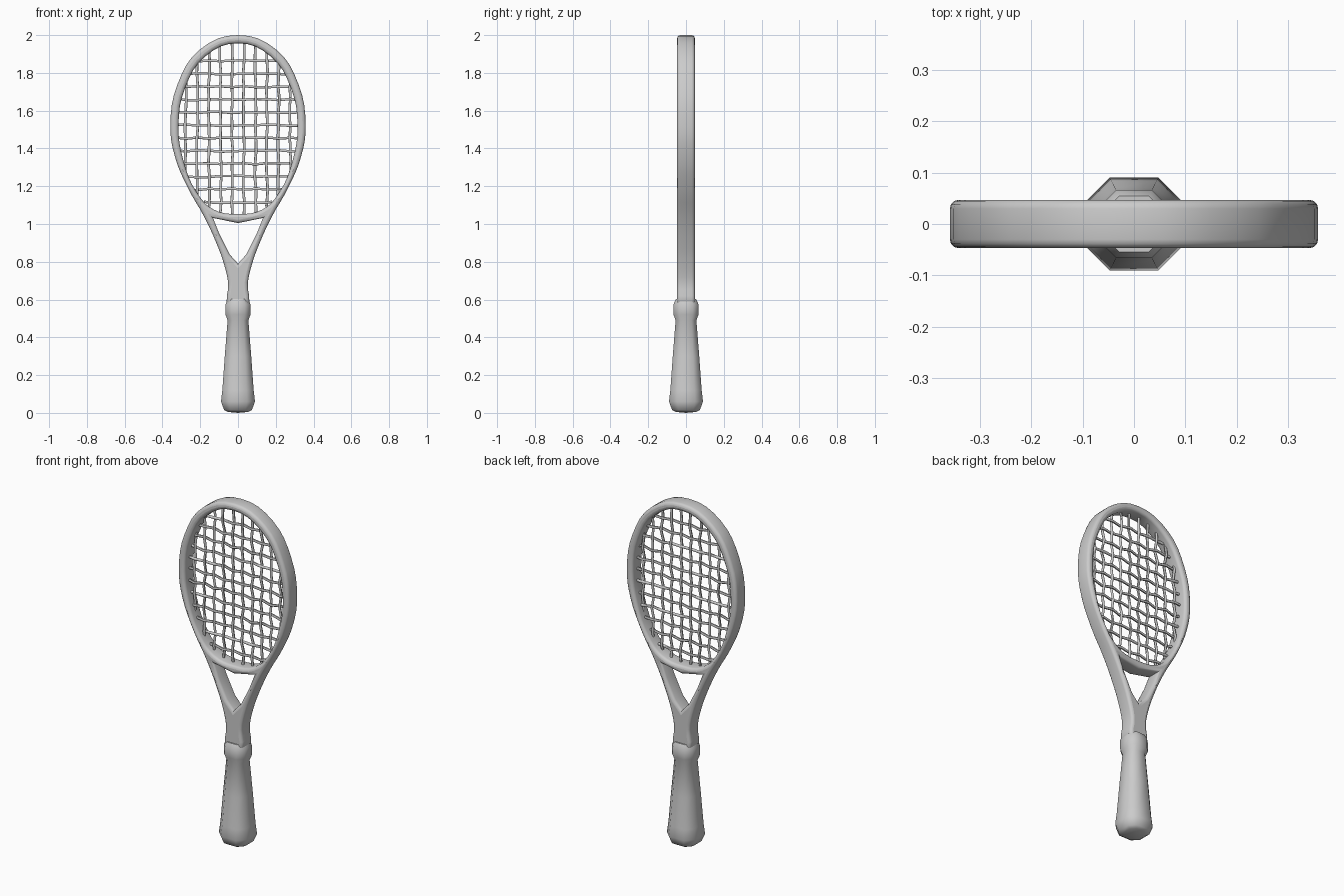
import bpy, bmesh, math, random

random.seed(4)
if "Cube" in bpy.data.objects:
    bpy.data.objects.remove(bpy.data.objects["Cube"])

grey = bpy.data.materials.new("light_grey")
grey.use_nodes = True
grey.diffuse_color = (0.6, 0.6, 0.6, 1)
grey.node_tree.nodes["Principled BSDF"].inputs["Base Color"].default_value = (0.6, 0.6, 0.6, 1)


def add_object(name, data):
    data.materials.append(grey)
    obj = bpy.data.objects.new(name, data)
    bpy.context.collection.objects.link(obj)
    return obj


def finish(obj, angle):
    """Turn curves into mesh and smooth the soft edges."""
    bpy.ops.object.select_all(action='DESELECT')
    obj.select_set(True)
    bpy.context.view_layer.objects.active = obj
    if obj.type == 'CURVE':
        bpy.ops.object.convert(target='MESH')
    bpy.ops.object.shade_smooth_by_angle(angle=math.radians(angle))


def mirrored_loop(half):
    """Close a right-hand outline (top to bottom) with its mirror image."""
    return half + [(-x, z) for x, z in reversed(half) if x > 0]


def add_spline(curve, points, smooth=True):
    spline = curve.splines.new('BEZIER')
    spline.bezier_points.add(len(points) - 1)
    spline.use_cyclic_u = True
    for bp, (x, z) in zip(spline.bezier_points, points):
        bp.co = (x, z, 0)
        bp.handle_left_type = bp.handle_right_type = 'AUTO' if smooth else 'VECTOR'


# Frame: head, throat arms and neck in one rounded plate with two openings
outer = [(0, 2.0), (0.2, 1.925), (0.32, 1.74), (0.358, 1.52), (0.335, 1.36),
         (0.265, 1.19), (0.18, 1.04), (0.115, 0.9), (0.075, 0.79),
         (0.052, 0.69), (0.044, 0.56)]
head_hole = [(0, 1.957), (0.17, 1.89), (0.28, 1.72), (0.315, 1.52),
             (0.29, 1.34), (0.22, 1.17), (0.13, 1.077), (0, 1.053)]
throat_hole = [(0, 1.005), (0.132, 1.032), (0.1, 0.95), (0.045, 0.84), (0, 0.79)]
curve = bpy.data.curves.new("frame", 'CURVE')
curve.dimensions = '2D'
curve.fill_mode = 'BOTH'
curve.resolution_u = 4
curve.bevel_depth = 0.017
curve.bevel_resolution = 2
curve.offset = -0.017
curve.extrude = 0.03
add_spline(curve, mirrored_loop(outer))
add_spline(curve, mirrored_loop(head_hole))
add_spline(curve, mirrored_loop(throat_hole), smooth=False)
frame = add_object("frame", curve)
frame.rotation_euler.x = math.radians(90)
finish(frame, 50)

# Grip: eight-sided handle with a flared butt and a collar
rings = [(0.005, 0.055), (0.016, 0.074), (0.06, 0.09), (0.12, 0.083), (0.3, 0.07),
         (0.49, 0.055), (0.52, 0.066), (0.575, 0.066), (0.602, 0.054)]
bm = bmesh.new()
base = bm.verts.new((0, 0, 0))
loops = []
for z, r in rings:
    c = r * 0.53
    corners = [(r, c), (c, r), (-c, r), (-r, c), (-r, -c), (-c, -r), (c, -r), (r, -c)]
    loops.append([bm.verts.new((x, y, z)) for x, y in corners])
for low, high in zip(loops, loops[1:]):
    for i in range(8):
        j = (i + 1) % 8
        bm.faces.new((low[i], low[j], high[j], high[i]))
for i in range(8):
    bm.faces.new((base, loops[0][(i + 1) % 8], loops[0][i]))
bm.faces.new(loops[-1])
mesh = bpy.data.meshes.new("grip")
bm.to_mesh(mesh)
bm.free()
finish(add_object("grip", mesh), 50)

# Strings: woven, slightly uneven grid inside the head
HALF_W, HALF_H, MID_Z = 0.33, 0.465, 1.505
columns = [0.0615 * (i - 4.5) for i in range(10)]
rows = [1.115 + 0.068 * i for i in range(12)]


def string_grid(name, upright):
    curve = bpy.data.curves.new(name, 'CURVE')
    curve.dimensions = '3D'
    curve.bevel_depth = 0.0075
    curve.bevel_resolution = 1
    own, crossing = (columns, rows) if upright else (rows, columns)
    for i, fixed in enumerate(own):
        if upright:
            reach = HALF_H * math.sqrt(1 - (fixed / HALF_W) ** 2)
            start, end = MID_Z - reach, MID_Z + reach
        else:
            end = HALF_W * math.sqrt(1 - ((fixed - MID_Z) / HALF_H) ** 2)
            start = -end
        knots = [(t, k) for k, t in enumerate(crossing) if start + 0.02 < t < end - 0.02]
        stops = [(start, None)] + knots + [(end, None)]
        spline = curve.splines.new('POLY')
        spline.points.add(len(stops) - 1)
        for point, (t, k) in zip(spline.points, stops):
            over = 0 if k is None else 0.007 * (-1) ** (i + k + upright)
            side = fixed + random.uniform(-0.004, 0.004)
            point.co = (side, over, t, 1) if upright else (t, over, side, 1)
    finish(add_object(name, curve), 60)


string_grid("main_strings", True)
string_grid("cross_strings", False)
